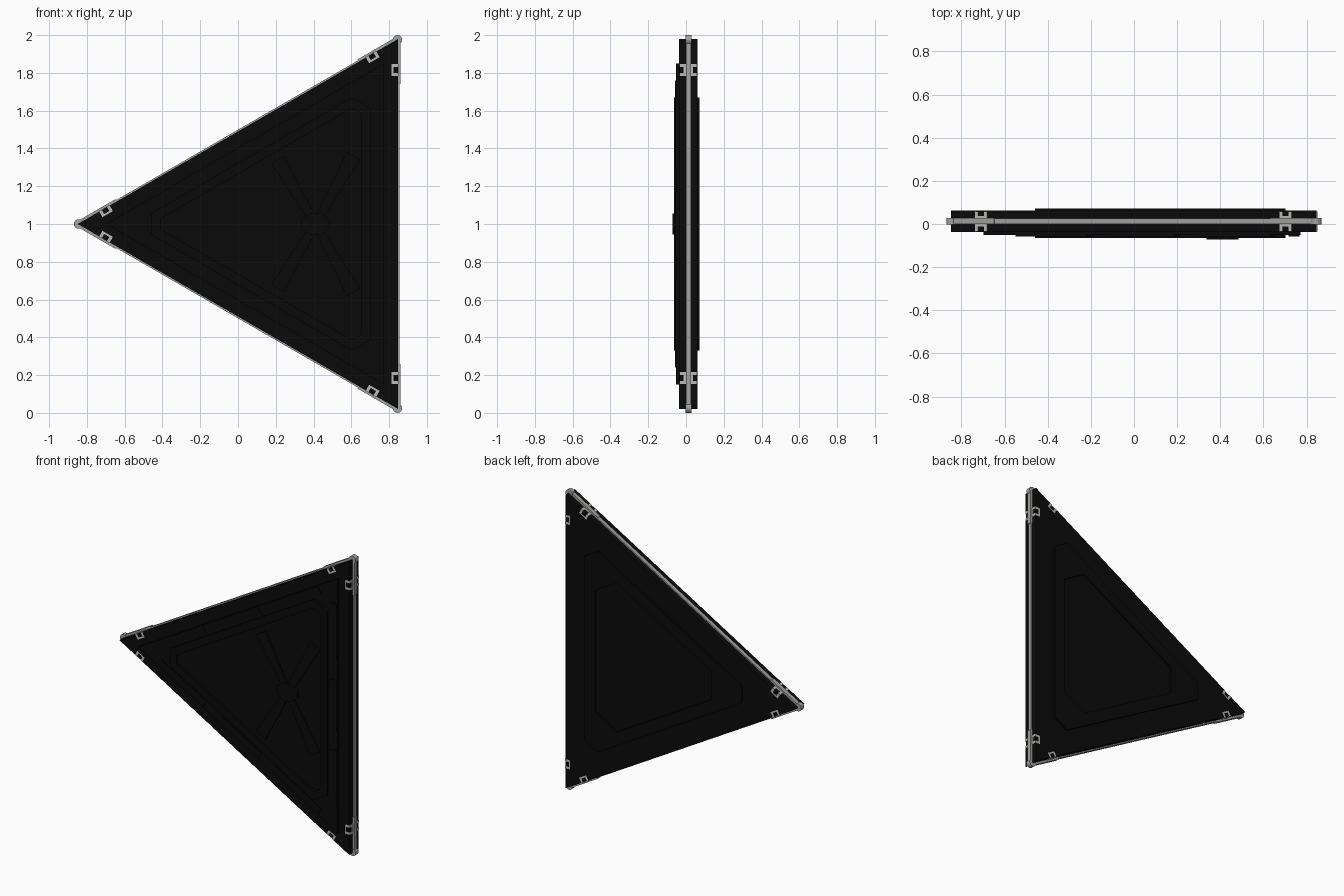
import bpy, bmesh, math

cube = bpy.data.objects.get("Cube")
if cube:
    bpy.data.objects.remove(cube, do_unlink=True)

CX, CZ = 0.2815, 1.0          # centre of the triangle
R3 = math.sqrt(3)
CORE0, CORE1 = 0.0, 0.026     # rim depth range
FRONT, BACK = -0.038, 0.062   # main slab faces


def material(name, rgb):
    m = bpy.data.materials.new(name)
    m.use_nodes = True
    m.diffuse_color = (*rgb, 1)
    bsdf = m.node_tree.nodes["Principled BSDF"]
    bsdf.inputs["Base Color"].default_value = (*rgb, 1)
    bsdf.inputs["Roughness"].default_value = 0.6
    return m


BLACK = material("panel black", (0.003, 0.003, 0.003))
GREY = material("rim grey", (0.36, 0.36, 0.35))
LIGHT = material("clip light grey", (0.5, 0.5, 0.49))


def at(side, d, t):
    """Point d outward from the centre and t along one of the three sides."""
    a = side * 2 * math.pi / 3
    return (CX + d * math.cos(a) - t * math.sin(a), CZ + d * math.sin(a) + t * math.cos(a))


def triangle(d, cut=0.0):
    """Triangle outline of inner radius d with corners cut off."""
    half = d * R3 - cut * 2 / R3
    return [at(s, d, t) for s in range(3) for t in ((-half, half) if cut else (half,))]


def build(name, mat, parts):
    """Each part is (outline, y0, y1) or (outline, y0, y1, hole outline)."""
    bm = bmesh.new()
    for outline, y0, y1, *hole in parts:
        loops = [[[bm.verts.new((x, y, z)) for x, z in pts] for y in (y0, y1)]
                 for pts in [outline] + hole]
        n = len(outline)
        for lo, hi in loops:
            for i in range(n):
                j = (i + 1) % n
                bm.faces.new((lo[i], lo[j], hi[j], hi[i]))
        for level in (0, 1):
            if hole:
                a, b = loops[0][level], loops[1][level]
                for i in range(n):
                    j = (i + 1) % n
                    bm.faces.new((a[i], a[j], b[j], b[i]))
            else:
                bm.faces.new(loops[0][level])
    bmesh.ops.recalc_face_normals(bm, faces=bm.faces)
    mesh = bpy.data.meshes.new(name)
    bm.to_mesh(mesh)
    bm.free()
    mesh.materials.append(mat)
    ob = bpy.data.objects.new(name, mesh)
    bpy.context.collection.objects.link(ob)
    return ob


def strip(side, d0, d1, t0, t1):
    return [at(side, d0, t0), at(side, d1, t0), at(side, d1, t1), at(side, d0, t1)]


# Main slabs, notched near the corners for the clips
D, CLIP_T, CLIP_W, CLIP_D = 0.565, 0.815, 0.032, 0.034
notched = []
for s in range(3):
    for c in (-CLIP_T, CLIP_T):
        notched += [at(s, D, c - CLIP_W), at(s, D - CLIP_D, c - CLIP_W),
                    at(s, D - CLIP_D, c + CLIP_W), at(s, D, c + CLIP_W)]
    notched.append(at(s, D, D * R3))
build("front_slab", BLACK, [(notched, FRONT, CORE0)])
build("back_slab", BLACK, [(notched, CORE1, BACK)])

# Rim and rounded corner guards
build("edge_rim", GREY, [(triangle(0.573, 0.01), CORE0, CORE1, triangle(0.5, 0.01))])
guards = []
for s in range(3):
    x, z = at(s, 0.563, 0.563 * R3)
    disc = [(x + 0.025 * math.cos(k * math.pi / 8), z + 0.025 * math.sin(k * math.pi / 8))
            for k in range(16)]
    guards.append((disc, CORE0 - 0.002, CORE1 + 0.002))
    for sign in (-1, 1):
        guards.append((strip(s, 0.56, 0.579, sign * 0.74, sign * 0.97),
                       CORE0 - 0.001, CORE1 + 0.001))
build("corner_guards", GREY, guards)

# Clips: a base against the rim and a bracket around a dark latch
clips, latches = [], []
for s in range(3):
    for c in (-CLIP_T, CLIP_T):
        inner = D - CLIP_D
        for near, mid, far in ((CORE0, -0.012, FRONT + 0.003), (CORE1, 0.038, BACK - 0.003)):
            lo, hi = sorted((near, mid))
            clips.append((strip(s, inner, D + 0.003, c - CLIP_W, c + CLIP_W), lo, hi))
            lo, hi = sorted((mid, far))
            clips.append((strip(s, inner, inner + 0.01, c - CLIP_W, c + CLIP_W), lo, hi))
            for sign in (-1, 1):
                clips.append((strip(s, inner + 0.01, D + 0.003,
                                    c + sign * 0.016, c + sign * CLIP_W), lo, hi))
            latches.append((strip(s, inner + 0.01, D, c - 0.016, c + 0.016), lo, hi))
build("edge_clips", LIGHT, clips)
build("clip_latches", BLACK, latches)

# Front relief: plate, raised frame and edge bars
PLATE = -0.052
build("front_plate", BLACK, [(triangle(0.49), PLATE, FRONT)])
build("front_frame", BLACK, [(triangle(0.42, 0.10), -0.064, PLATE, triangle(0.37, 0.05))])
bars = [(strip(s, 0.435, 0.485, a, b), PLATE - 0.005, PLATE)
        for s in range(3) for a, b in ((-0.17, 0.17), (0.30, 0.68), (-0.68, -0.30))]
build("front_edge_bars", BLACK, bars)

# Front hub with four spokes that widen outward
HUB = 0.41
hub = [(HUB + 0.08 * math.cos((k + 0.5) * math.pi / 4),
        CZ + 0.06 * math.sin((k + 0.5) * math.pi / 4)) for k in range(8)]
build("front_hub", BLACK, [(hub, -0.072, PLATE)])
spokes = []
for ex, ez in ((0.21, 0.34), (0.61, 0.36)):
    dx, dz = ex - HUB, ez
    length = math.hypot(dx, dz)
    px, pz = -dz / length, dx / length
    for sign in (-1, 1):
        ring = [(HUB + px * 0.02, pz * 0.02), (HUB - px * 0.02, -pz * 0.02),
                (ex - px * 0.04, ez - pz * 0.04), (ex + px * 0.04, ez + pz * 0.04)]
        spokes.append(([(x, CZ + sign * z) for x, z in ring], -0.063, PLATE))
build("front_spokes", BLACK, spokes)

# Back relief: raised frame around a recessed centre with cut corners
build("back_frame", BLACK, [(triangle(0.42, 0.10), BACK, 0.072, triangle(0.34, 0.16))])
